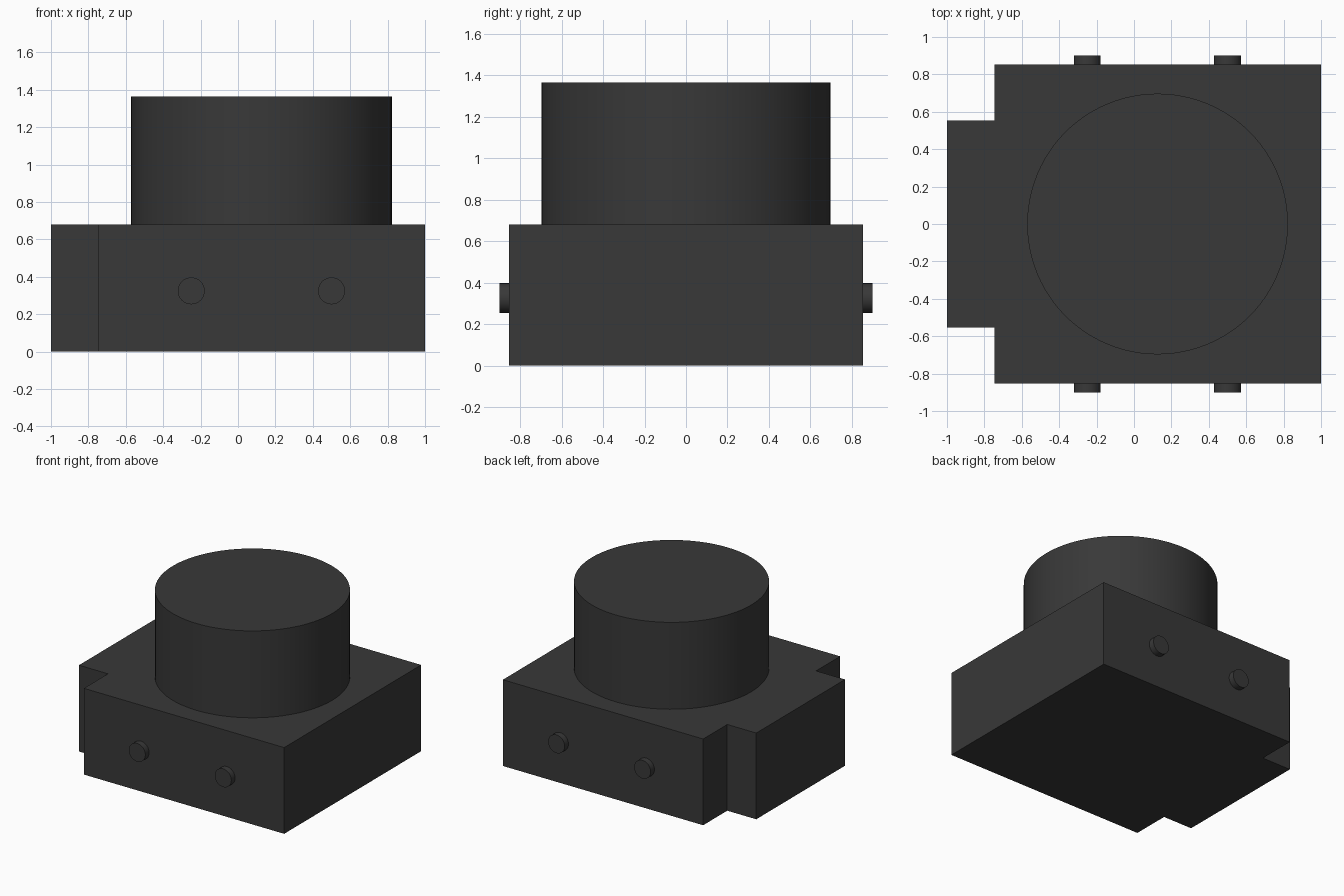
import bpy, bmesh
from math import pi
from mathutils import Matrix

if "Cube" in bpy.data.objects:
    bpy.data.objects.remove(bpy.data.objects["Cube"])

dark = bpy.data.materials.new("dark_grey")
dark.diffuse_color = (0.04, 0.04, 0.04, 1)
dark.use_nodes = True
dark.node_tree.nodes["Principled BSDF"].inputs["Base Color"].default_value = dark.diffuse_color


def add_object(name, bm, smooth=False):
    bmesh.ops.recalc_face_normals(bm, faces=bm.faces)
    mesh = bpy.data.meshes.new(name)
    bm.to_mesh(mesh)
    bm.free()
    mesh.materials.append(dark)
    obj = bpy.data.objects.new(name, mesh)
    bpy.context.collection.objects.link(obj)
    if smooth:
        bpy.ops.object.select_all(action='DESELECT')
        obj.select_set(True)
        bpy.context.view_layer.objects.active = obj
        bpy.ops.object.shade_smooth_by_angle(angle=pi / 6)
    return obj


def cylinder(name, radius, depth, location, sides, axis='Z'):
    bm = bmesh.new()
    turn = Matrix.Rotation(pi / 2, 4, 'X') if axis == 'Y' else Matrix()
    bmesh.ops.create_cone(bm, cap_ends=True, segments=sides, radius1=radius,
                          radius2=radius, depth=depth,
                          matrix=Matrix.Translation(location) @ turn)
    return add_object(name, bm, smooth=True)


# Base block: notched plan outline, mirrored across y, extruded up
BASE_TOP = 0.68
half = [(-1, 0.553), (-0.747, 0.553), (-0.747, 0.853), (1, 0.853)]
outline = half + [(x, -y) for x, y in reversed(half)]
bm = bmesh.new()
face = bm.faces.new([bm.verts.new((x, y, 0)) for x, y in outline])
top = bmesh.ops.extrude_face_region(bm, geom=[face], use_keep_orig=True)
bmesh.ops.translate(bm, vec=(0, 0, BASE_TOP),
                    verts=[g for g in top["geom"] if isinstance(g, bmesh.types.BMVert)])
add_object("base_block", bm)

# Large drum on top
TOP = 1.365
cylinder("drum", 0.697, TOP - BASE_TOP, (0.126, 0, (TOP + BASE_TOP) / 2), 96)

# Two small pegs on the front and back faces
for side, sign in (("front", -1), ("back", 1)):
    for label, x in (("left", -0.25), ("right", 0.5)):
        cylinder(f"{side}_{label}_peg", 0.072, 0.05, (x, sign * 0.875, 0.325), 32, 'Y')
